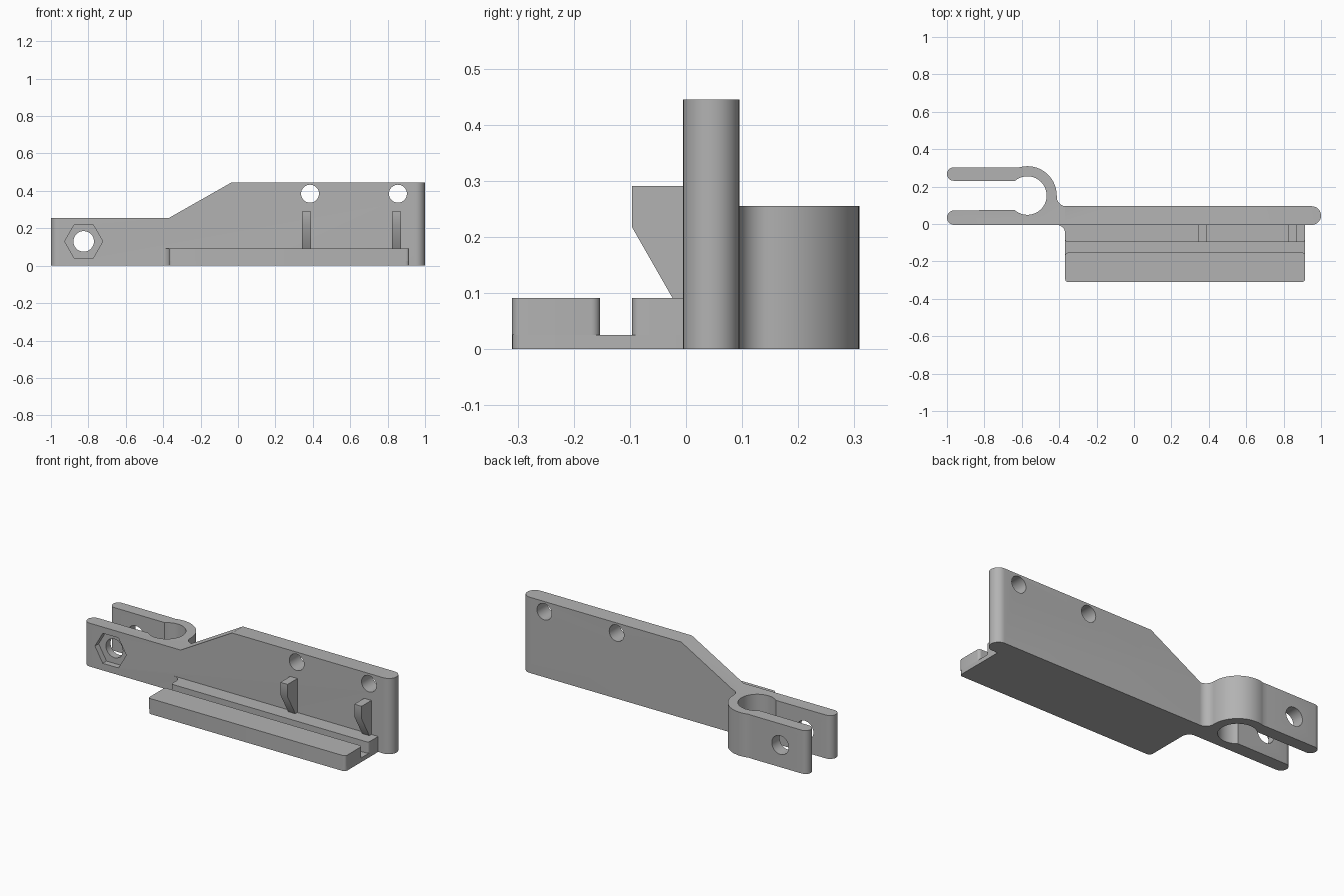
import bpy, bmesh
from math import cos, sin, radians

if "Cube" in bpy.data.objects:
    bpy.data.objects.remove(bpy.data.objects["Cube"])

grey = bpy.data.materials.new("plain grey")
grey.use_nodes = True
COLOUR = (0.45, 0.45, 0.45, 1)
grey.diffuse_color = COLOUR
grey.node_tree.nodes["Principled BSDF"].inputs["Base Color"].default_value = COLOUR


def arc(cx, cy, r, start, end, steps=12):
    """Points along an arc, angles in degrees."""
    angles = [radians(start + (end - start) * i / steps) for i in range(steps + 1)]
    return [(cx + r * cos(a), cy + r * sin(a)) for a in angles]


def prism(name, outline, low, high, axis="z"):
    """Extrude a 2D outline along an axis."""
    place = {"x": lambda u, v, w: (w, u, v),
             "y": lambda u, v, w: (u, w, v),
             "z": lambda u, v, w: (u, v, w)}[axis]
    bm = bmesh.new()
    rings = [[bm.verts.new(place(u, v, w)) for u, v in outline] for w in (low, high)]
    bm.faces.new(rings[0])
    bm.faces.new(rings[1])
    n = len(outline)
    for i in range(n):
        j = (i + 1) % n
        bm.faces.new((rings[0][i], rings[0][j], rings[1][j], rings[1][i]))
    bmesh.ops.recalc_face_normals(bm, faces=bm.faces)
    mesh = bpy.data.meshes.new(name)
    bm.to_mesh(mesh)
    bm.free()
    obj = bpy.data.objects.new(name, mesh)
    bpy.context.collection.objects.link(obj)
    mesh.materials.append(grey)
    return obj


def cut(target, cutter):
    """Subtract the cutter, then remove it."""
    mod = target.modifiers.new("cut", "BOOLEAN")
    mod.operation, mod.solver, mod.object = "DIFFERENCE", "EXACT", cutter
    bpy.context.view_layer.objects.active = target
    bpy.ops.object.modifier_apply(modifier=mod.name)
    bpy.data.objects.remove(cutter)


def rounded(x0, x1, y0, y1, r):
    return (arc(x0 + r, y0 + r, r, 180, 270, 5) + arc(x1 - r, y0 + r, r, 270, 360, 5)
            + arc(x1 - r, y1 - r, r, 0, 90, 5) + arc(x0 + r, y1 - r, r, 90, 180, 5))


FRONT, BACK = -0.005, 0.095
LEFT, RIGHT, EDGE = -0.368, 0.915, -0.31
RING_X, RING_Y = -0.57, 0.152

# Upright plate with its open clip ring and two clamp arms
outline = (arc(0.95, 0.045, 0.05, -90, 90, 16)
           + arc(-0.363, 0.145, 0.05, 270, 182)
           + arc(RING_X, RING_Y, 0.157, 0, 108, 24)
           + [(-0.645, 0.303)]
           + arc(-0.964, 0.267, 0.036, 90, 270)
           + arc(RING_X, RING_Y, 0.103, 131, -131, 40)
           + arc(-0.961, 0.034, 0.039, 90, 270))
body = prism("plate_and_clip", outline, 0, 0.445)

# Lower the clip end, with a slope up to the plate
cut(body, prism("slope_cutter", [(-1.2, 0.255), (-0.37, 0.255), (-0.035, 0.445),
                                 (-0.035, 0.6), (-1.2, 0.6)], -0.5, 0.6, "y"))

# Screw holes and hexagonal nut pocket
for x, z, r in ((0.385, 0.385, 0.048), (0.855, 0.385, 0.048), (-0.825, 0.13, 0.055)):
    cut(body, prism("hole_cutter", arc(x, z, r, 0, 348.75, 31), -0.5, 0.6, "y"))
cut(body, prism("nut_cutter", arc(-0.825, 0.13, 0.102, 0, 300, 5), -0.1, 0.03, "y"))

# Grooved tray in front of the plate
fillet = arc(LEFT - 0.045, FRONT - 0.045, 0.045, 90, 0, 8)
base = prism("tray_base", fillet + arc(LEFT + 0.02, EDGE + 0.02, 0.02, 180, 270, 5)
             + arc(RIGHT - 0.02, EDGE + 0.02, 0.02, 270, 360, 5)
             + [(RIGHT, FRONT)], 0, 0.025)
back_rail = prism("back_rail", fillet + arc(LEFT + 0.014, -0.082, 0.014, 180, 270, 5)
                  + arc(RIGHT - 0.014, -0.082, 0.014, 270, 360, 5)
                  + [(RIGHT, FRONT)], 0.025, 0.091)
front_rail = prism("front_rail", rounded(LEFT, RIGHT, EDGE, -0.153, 0.016), 0.025, 0.091)

# Pair of hooked tabs on the plate face
hook = [(FRONT, 0.291), (-0.096, 0.291), (-0.096, 0.217), (-0.024, 0.091), (FRONT, 0.091)]
tabs = [prism(f"{side}_hook", hook, x, x + 0.047, "x")
        for side, x in (("right", 0.343), ("left", 0.824))]

# Smooth the curved walls, keep the edges sharp
bpy.ops.object.select_all(action="DESELECT")
for obj in [body, base, back_rail, front_rail] + tabs:
    obj.select_set(True)
bpy.context.view_layer.objects.active = body
bpy.ops.object.shade_smooth_by_angle(angle=radians(30))
